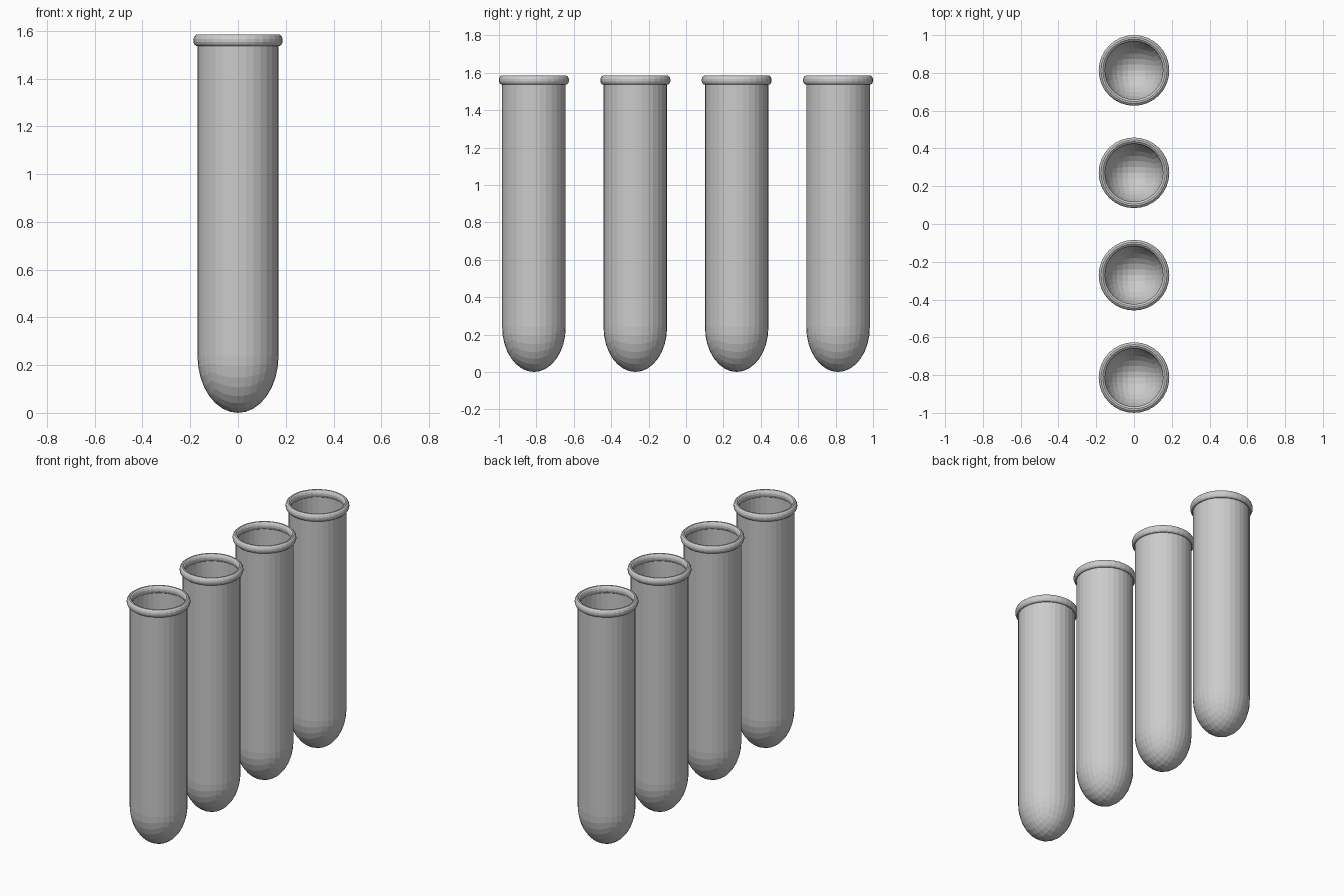
import bpy, bmesh, math
from mathutils import Vector

if "Cube" in bpy.data.objects:
    bpy.data.objects.remove(bpy.data.objects["Cube"])

R, DOME, TOP = 0.17, 0.24, 1.56   # wall radius, dome height, wall top
N = 8                             # dome grid cells per side (4N sides around)


def link(bm, name, y):
    mesh = bpy.data.meshes.new(name)
    bmesh.ops.recalc_face_normals(bm, faces=bm.faces)
    bm.to_mesh(mesh)
    bm.free()
    ob = bpy.data.objects.new(name, mesh)
    ob.location.y = y
    bpy.context.collection.objects.link(ob)
    return ob


def tube(y, i):
    # rounded cube gives the gridded dome, its open edge is pulled up as the wall
    bm = bmesh.new()
    bmesh.ops.create_cube(bm, size=2)
    bmesh.ops.subdivide_edges(bm, edges=bm.edges[:], cuts=N - 1, use_grid_fill=True)
    upper = [v for v in bm.verts if v.co.z > 0.01]
    bmesh.ops.delete(bm, geom=upper, context='VERTS')
    for v in bm.verts:
        p = Vector([math.tan(c * math.pi / 4) for c in v.co]).normalized()
        v.co = (p.x * R, p.y * R, DOME + p.z * DOME)
    edge = [e for e in bm.edges if e.is_boundary]
    new = bmesh.ops.extrude_edge_only(bm, edges=edge)["geom"]
    for v in new:
        if isinstance(v, bmesh.types.BMVert):
            v.co.z = TOP
    ob = link(bm, f"tube_body_{i}", y)
    # make sure the normals face outward so the wall thickens inward
    if ob.data.polygons[0].normal.dot(ob.data.polygons[0].center - Vector((0, 0, DOME))) < 0:
        ob.data.flip_normals()
    mod = ob.modifiers.new("wall", 'SOLIDIFY')
    mod.thickness = 0.006
    mod.offset = -1


def rim(y, i):
    # rounded lip swept around the mouth
    bm = bmesh.new()
    segs, sides = 4 * N, 12
    rings = []
    for s in range(segs):
        a = 2 * math.pi * s / segs
        ring = []
        for k in range(sides):
            t = 2 * math.pi * (k + 0.5) / sides
            r = R + 0.0175 * math.cos(t)
            ring.append(bm.verts.new((r * math.cos(a), r * math.sin(a),
                                      TOP + 0.025 * math.sin(t))))
        rings.append(ring)
    for s in range(segs):
        a, b = rings[s], rings[(s + 1) % segs]
        for k in range(sides):
            n = (k + 1) % sides
            bm.faces.new((a[k], b[k], b[n], a[n]))
    link(bm, f"tube_rim_{i}", y)


# row of four identical test tubes
for i, y in enumerate((-0.813, -0.271, 0.271, 0.813), 1):
    tube(y, i)
    rim(y, i)
